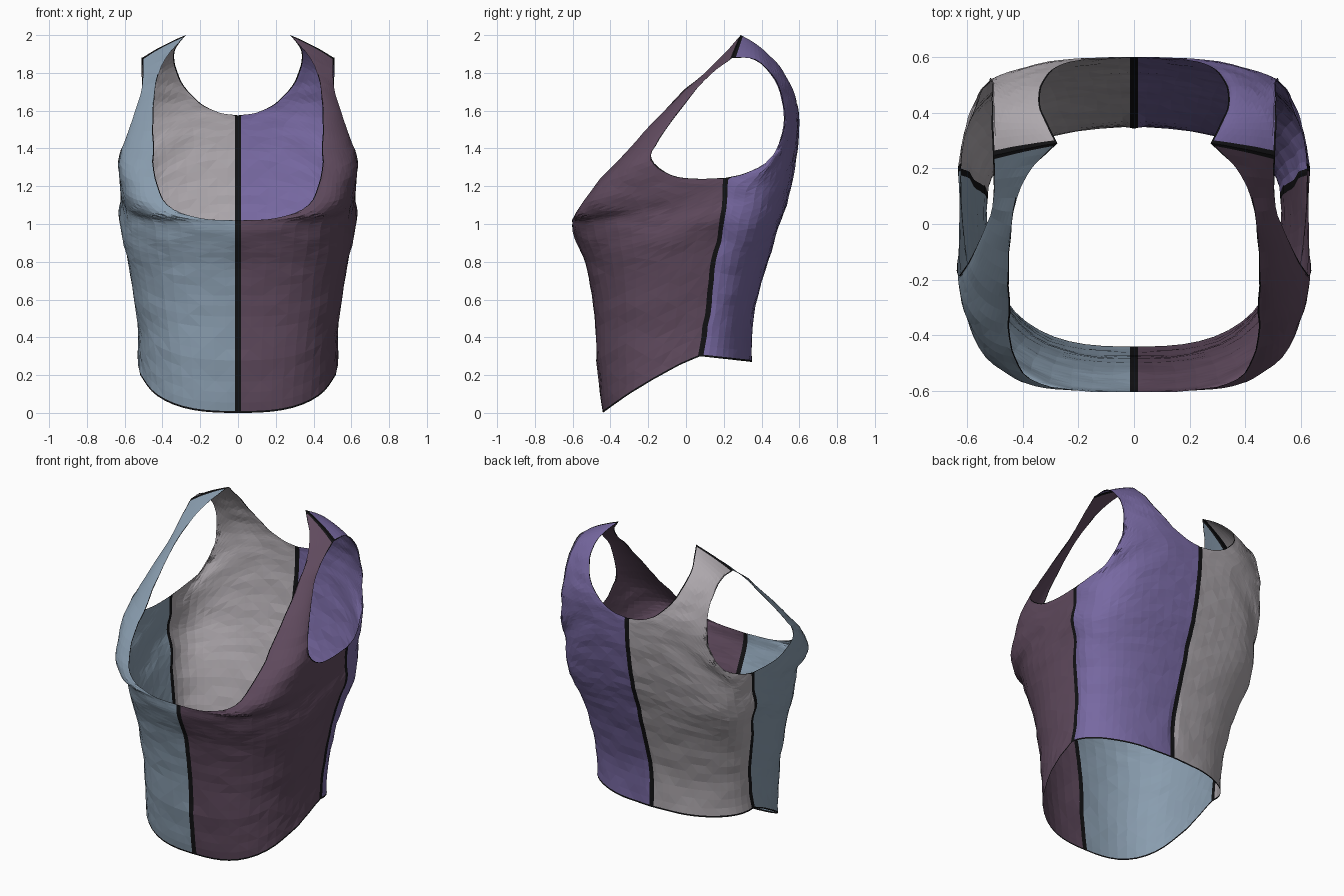
import bpy, math
from mathutils import Vector, noise

if "Cube" in bpy.data.objects:
    bpy.data.objects.remove(bpy.data.objects["Cube"])

# ---------- colours ----------
def mat(name, r, g, b):
    m = bpy.data.materials.new(name)
    m.diffuse_color = (r, g, b, 1)
    m.use_nodes = True
    m.node_tree.nodes["Principled BSDF"].inputs["Base Color"].default_value = m.diffuse_color
    return m

BLUE = mat("dusty_blue", 0.25, 0.335, 0.425)
PLUM = mat("dark_plum", 0.115, 0.068, 0.11)
PURPLE = mat("violet", 0.185, 0.14, 0.36)
GREY = mat("warm_grey", 0.42, 0.39, 0.415)
BLACK = mat("seam_black", 0.006, 0.006, 0.007)

# ---------- pattern curves (x >= 0 half) ----------
# side seam, shared by front and back, hem to armhole
SIDE = [(.53, .08, .30), (.53, .11, .52), (.565, .14, .76), (.60, .18, .95),
        (.63, .195, 1.04), (.62, .205, 1.13), (.62, .205, 1.2), (.62, .21, 1.245)]
SEAM = len(SIDE) - 1

# centre front, then along the neckline to the shoulder
FRONT_IN = [(0, -.44, 0), (0, -.472, .22), (0, -.48, .45), (0, -.505, .68), (0, -.545, .83),
            (0, -.58, .91), (0, -.60, .97), (0, -.605, 1.02),
            (.2, -.60, 1.03), (.37, -.555, 1.10), (.437, -.45, 1.24), (.447, -.27, 1.43),
            (.445, -.05, 1.67), (.415, .14, 1.835), (.275, .29, 2.0)]
# side seam, then front of the armhole
FRONT_OUT = SIDE + [(.625, .07, 1.24), (.63, -.08, 1.26), (.635, -.185, 1.345),
                    (.60, -.14, 1.45), (.525, 0, 1.645), (.505, .13, 1.79), (.505, .245, 1.88)]
FRONT_N = [2.8, 2.8, 2.8, 2.8, 2.8, 2.9, 2.9, 2.9, 2.7, 2.4, 2.0, 1.7, 1.4, 1.2, 1.1]
# how far the middle of each row hangs below a straight row
FRONT_SAG = [-.022, -.015, 0, .01, .03, .045, .05, .05, .03, .01, 0, 0, 0, 0, 0]

# centre back, then along the neckline to the shoulder
BACK_IN = [(0, .35, .27), (0, .345, .50), (0, .42, .75), (0, .48, .95), (0, .53, 1.1),
           (0, .575, 1.3), (0, .598, 1.48), (0, .6, 1.575),
           (.1, .597, 1.59), (.2, .585, 1.64), (.285, .555, 1.73), (.33, .49, 1.84),
           (.335, .42, 1.91), (.31, .36, 1.96), (.275, .29, 2.0)]
# side seam, then back of the armhole
BACK_OUT = SIDE + [(.607, .32, 1.27), (.56, .44, 1.34), (.527, .51, 1.46), (.512, .525, 1.6),
                   (.51, .48, 1.76), (.51, .37, 1.87), (.505, .245, 1.88)]
BACK_N = [2.2, 2.2, 2.25, 2.3, 2.4, 2.5, 2.5, 2.5, 2.4, 2.1, 1.9, 1.6, 1.3, 1.2, 1.1]
BACK_SAG = [0, 0, .02, .06, .1, .13, .15, .16, .11, .05, .02, 0, 0, 0, 0]

STEPS, COLS = 4, 16

def spline(pts):
    """Catmull-Rom through the points, STEPS samples per span."""
    p = [Vector(q) for q in pts]
    p = [2 * p[0] - p[1]] + p + [2 * p[-1] - p[-2]]
    out = []
    for i in range(1, len(p) - 2):
        a, b, c, d = p[i - 1:i + 3]
        for k in range(STEPS):
            t = k / STEPS
            out.append(.5 * (2 * b + (c - a) * t + (2 * a - 5 * b + 4 * c - d) * t * t
                             + (3 * b - a - 3 * c + d) * t ** 3))
    return out + [p[-2]]

def edge_curve(pts):
    """Smooth curve with a true corner where the seam meets the opening."""
    return spline(pts[:SEAM + 1])[:-1] + spline(pts[SEAM:])

def even(poly, n):
    """Resample a polyline at equal distances."""
    acc = [0]
    for a, b in zip(poly, poly[1:]):
        acc.append(acc[-1] + (b - a).length)
    out, k = [], 0
    for i in range(n + 1):
        s = acc[-1] * i / n
        while k < len(poly) - 2 and acc[k + 1] < s:
            k += 1
        out.append(poly[k].lerp(poly[k + 1], (s - acc[k]) / max(acc[k + 1] - acc[k], 1e-9)))
    return out

def rung(a, b, n, sag):
    """Superellipse quarter arc from the inner curve to the outer curve."""
    pts = []
    for i in range(61):
        t = i / 60 * math.pi / 2
        s, c = math.sin(t) ** (2 / n), max(math.cos(t), 0) ** (2 / n)
        pts.append(Vector((a.x + (b.x - a.x) * s, b.y + (a.y - b.y) * c,
                           b.z + (a.z - b.z) * c - sag * 4 * c * (1 - c))))
    return even(pts, COLS)

def relax(g, times):
    """Even out the inside of the panel, keeping its outline."""
    for _ in range(times):
        g = [[p if i in (0, len(g) - 1) or j in (0, COLS) else
              p * .5 + (g[i - 1][j] + g[i + 1][j]) * .25
              for j, p in enumerate(r)] for i, r in enumerate(g)]
    return g

def crease(p):
    """Light cloth unevenness with mostly horizontal folds."""
    q = Vector((p.x * 3.5, p.y * 3.5, p.z * 8))
    d = noise.noise_vector(q) * .006 + noise.noise_vector(q * 2.3) * .005
    d.z *= .2
    d.x *= min(1, p.x * 8)
    return p + d * min(1, p.z * 6, max(0, (2 - p.z) * 6))

def toward(a, b, d):
    v = b - a
    return a + v * min(.6, d / max(v.length, 1e-6))

def half_grid(inner, outer, ns, sags):
    par = spline([(n, s, 0) for n, s in zip(ns, sags)])
    rows = [rung(a, b, q.x, q.y) for a, b, q in zip(edge_curve(inner), edge_curve(outer), par)]
    rows = [[crease(p) for p in r] for r in relax(rows, 7)]
    # narrow border columns (seams below, thin edging on neck and armhole)
    grid = []
    for i, r in enumerate(rows):
        d = .015 if i <= SEAM * STEPS else .007
        grid.append([r[0], toward(r[0], r[1], d)] + r[1:-1] + [toward(r[-1], r[-2], d), r[-1]])
    # narrow border rows at hem and shoulder
    hem = [toward(a, b, .010) for a, b in zip(grid[0], grid[1])]
    top = [toward(a, b, .017) for a, b in zip(grid[-1], grid[-2])]
    return [grid[0], hem] + grid[1:-1] + [top, grid[-1]]

def panel(name, grid, side, flip, colour):
    nr, nc = len(grid), len(grid[0])
    verts = [(p.x * side, p.y, p.z) for r in grid for p in r]
    faces, idx = [], []
    for i in range(nr - 1):
        for j in range(nc - 1):
            a, b, c, d = i * nc + j, i * nc + j + 1, (i + 1) * nc + j + 1, (i + 1) * nc + j
            border = i in (0, nr - 2) or j in (0, nc - 2)
            tris = [(a, b, c), (a, c, d)] if (i + j) % 2 else [(a, b, d), (b, c, d)]
            for t in tris:
                faces.append(t[::-1] if flip else t)
                idx.append(1 if border else 0)
    me = bpy.data.meshes.new(name)
    me.from_pydata(verts, [], faces)
    me.materials.append(colour)
    me.materials.append(BLACK)
    for poly, k in zip(me.polygons, idx):
        poly.material_index = k
    ob = bpy.data.objects.new(name, me)
    bpy.context.collection.objects.link(ob)

# ---------- four cloth panels ----------
front = half_grid(FRONT_IN, FRONT_OUT, FRONT_N, FRONT_SAG)
back = half_grid(BACK_IN, BACK_OUT, BACK_N, BACK_SAG)
panel("front_panel_plum", front, 1, False, PLUM)
panel("front_panel_blue", front, -1, True, BLUE)
panel("back_panel_violet", back, 1, True, PURPLE)
panel("back_panel_grey", back, -1, False, GREY)
